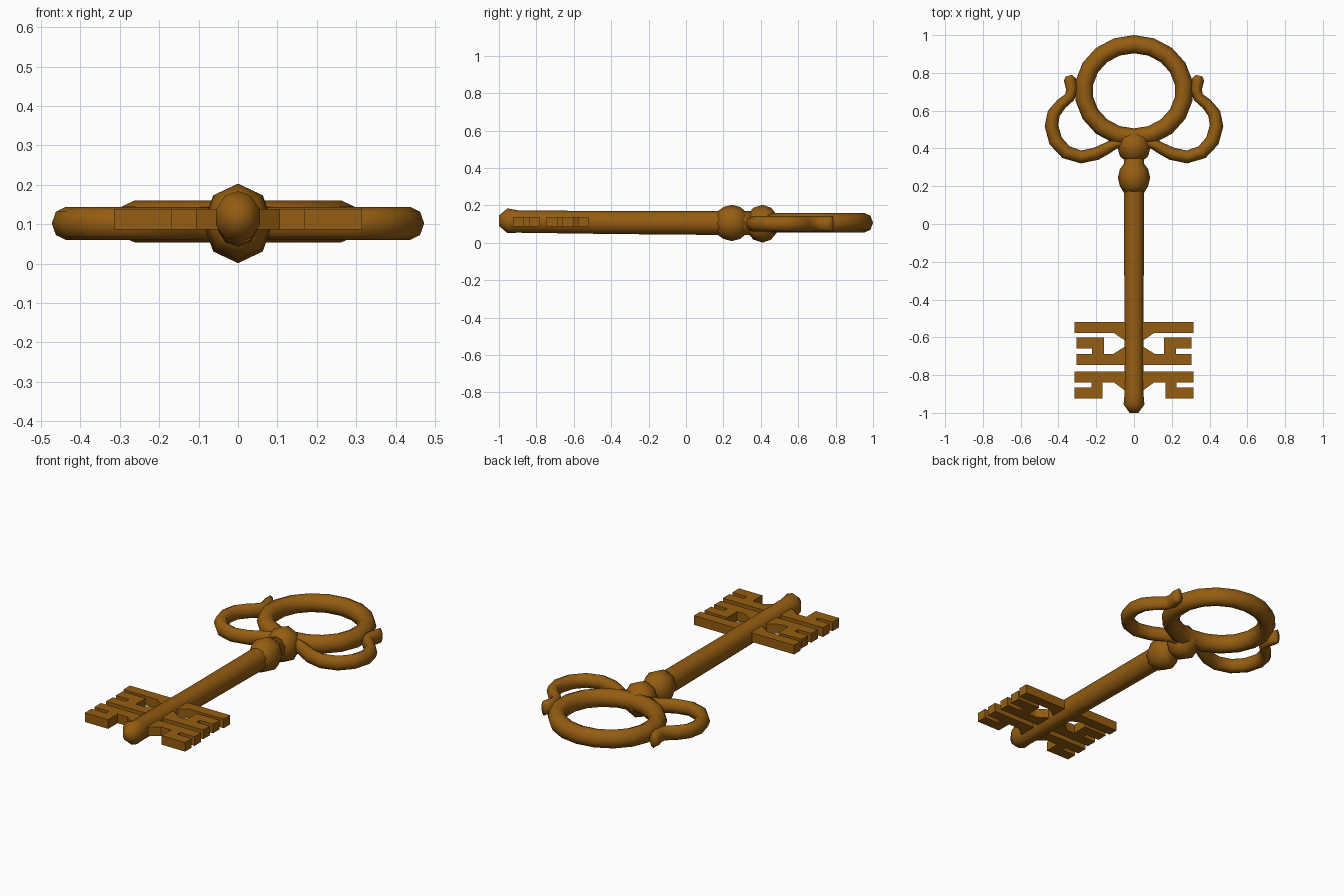
import bpy, bmesh, math
from mathutils import Vector

if "Cube" in bpy.data.objects:
    bpy.data.objects.remove(bpy.data.objects["Cube"])

mat = bpy.data.materials.new("old bronze")
mat.diffuse_color = (0.30, 0.11, 0.006, 1)
mat.use_nodes = True
mat.node_tree.nodes["Principled BSDF"].inputs["Base Color"].default_value = mat.diffuse_color


def finish(name, bm, smooth):
    bmesh.ops.recalc_face_normals(bm, faces=bm.faces)
    for f in bm.faces:
        f.smooth = smooth
    me = bpy.data.meshes.new(name)
    bm.to_mesh(me)
    bm.free()
    me.materials.append(mat)
    ob = bpy.data.objects.new(name, me)
    bpy.context.collection.objects.link(ob)
    return ob


def skin(name, rings, closed=False):
    """Join rings of points into a smooth tube."""
    bm = bmesh.new()
    vs = [[bm.verts.new(p) for p in r] for r in rings]
    n, m = len(rings[0]), len(rings)
    for i in range(m if closed else m - 1):
        a, b = vs[i], vs[(i + 1) % m]
        for k in range(n):
            bm.faces.new((a[k], a[(k + 1) % n], b[(k + 1) % n], b[k]))
    if not closed:
        bm.faces.new(vs[0])
        bm.faces.new(vs[-1])
    return finish(name, bm, True)


def lathe(name, profile, sides=8, sx=0.88):
    """Turn (y, radius, centre z) stations around the key's long axis."""
    ang = [2 * math.pi * k / sides for k in range(sides)]
    return skin(name, [[(r * sx * math.sin(a), y, z + r * math.cos(a)) for a in ang]
                       for y, r, z in profile])


def tube(name, path, z, rz, closed=False, sides=8):
    """Sweep an oval along a flat path of (x, y, half width)."""
    rings, m = [], len(path)
    for i, (x, y, w) in enumerate(path):
        p = path[(i - 1) % m if closed else max(i - 1, 0)]
        q = path[(i + 1) % m if closed else min(i + 1, m - 1)]
        t = Vector((q[0] - p[0], q[1] - p[1], 0)).normalized()
        s = Vector((-t.y, t.x, 0))
        rings.append([Vector((x, y, z)) + s * w * math.cos(a) + Vector((0, 0, rz * math.sin(a)))
                      for a in (2 * math.pi * k / sides for k in range(sides))])
    return skin(name, rings, closed)


def plate(name, pts, z0=0.086, z1=0.138):
    """Flat cut-out."""
    bm = bmesh.new()
    f = bm.faces.new([bm.verts.new((x, y, z0)) for x, y in pts])
    up = bmesh.ops.extrude_face_region(bm, geom=[f])
    bmesh.ops.translate(bm, vec=(0, 0, z1 - z0),
                        verts=[v for v in up["geom"] if isinstance(v, bmesh.types.BMVert)])
    return finish(name, bm, False)


# Shaft with rounded tip
lathe("shaft", [(-1.0, 0.028, 0.118), (-0.955, 0.066, 0.118), (-0.90, 0.060, 0.114),
                (-0.4, 0.061, 0.108), (0.17, 0.064, 0.106), (0.42, 0.064, 0.105)], 10)
# Collar and neck ball
lathe("collar", [(0.165, 0.06, 0.106), (0.20, 0.085, 0.106), (0.245, 0.097, 0.106),
                 (0.29, 0.085, 0.106), (0.325, 0.055, 0.106)])
lathe("neck_ball", [(0.335, 0.055, 0.102), (0.36, 0.085, 0.102), (0.41, 0.101, 0.102),
                    (0.455, 0.085, 0.102), (0.50, 0.03, 0.102)])

# Bow ring
N = 18
tube("bow_ring", [(0.267 * math.sin(2 * math.pi * i / N), 0.705 + 0.247 * math.cos(2 * math.pi * i / N), 0.048)
                  for i in range(N)], 0.107, 0.053, True)

# Side loops with curled ends
loop = [(0.04, 0.435, 0.03), (0.10, 0.425, 0.028), (0.145, 0.40, 0.031), (0.20, 0.372, 0.034),
        (0.28, 0.355, 0.034), (0.36, 0.38, 0.036), (0.415, 0.44, 0.037), (0.437, 0.52, 0.036),
        (0.425, 0.585, 0.034), (0.385, 0.635, 0.03), (0.34, 0.672, 0.028),
        (0.328, 0.715, 0.032), (0.34, 0.765, 0.032), (0.345, 0.785, 0.018)]
# Bit plates, right-hand outlines
bits = {
    "upper_bit": [(0, -0.52), (0.315, -0.52), (0.315, -0.578), (0.105, -0.578), (0.05, -0.615), (0, -0.615)],
    "middle_bit": [(0, -0.65), (0.05, -0.65), (0.11, -0.688), (0.16, -0.688), (0.16, -0.60),
                   (0.305, -0.60), (0.305, -0.66), (0.222, -0.66), (0.222, -0.688), (0.305, -0.688),
                   (0.305, -0.747), (0, -0.747)],
    "lower_bit": [(0, -0.78), (0.315, -0.78), (0.315, -0.84), (0.225, -0.84), (0.225, -0.865),
                  (0.315, -0.865), (0.315, -0.925), (0.168, -0.925), (0.168, -0.84),
                  (0.105, -0.84), (0.05, -0.88), (0, -0.88)],
}
for side, s in (("right", 1), ("left", -1)):
    tube("side_loop_" + side, [(s * x, y, w) for x, y, w in loop], 0.102, 0.042)
    for name, pts in bits.items():
        plate(name + "_" + side, [(s * x, y) for x, y in pts])
